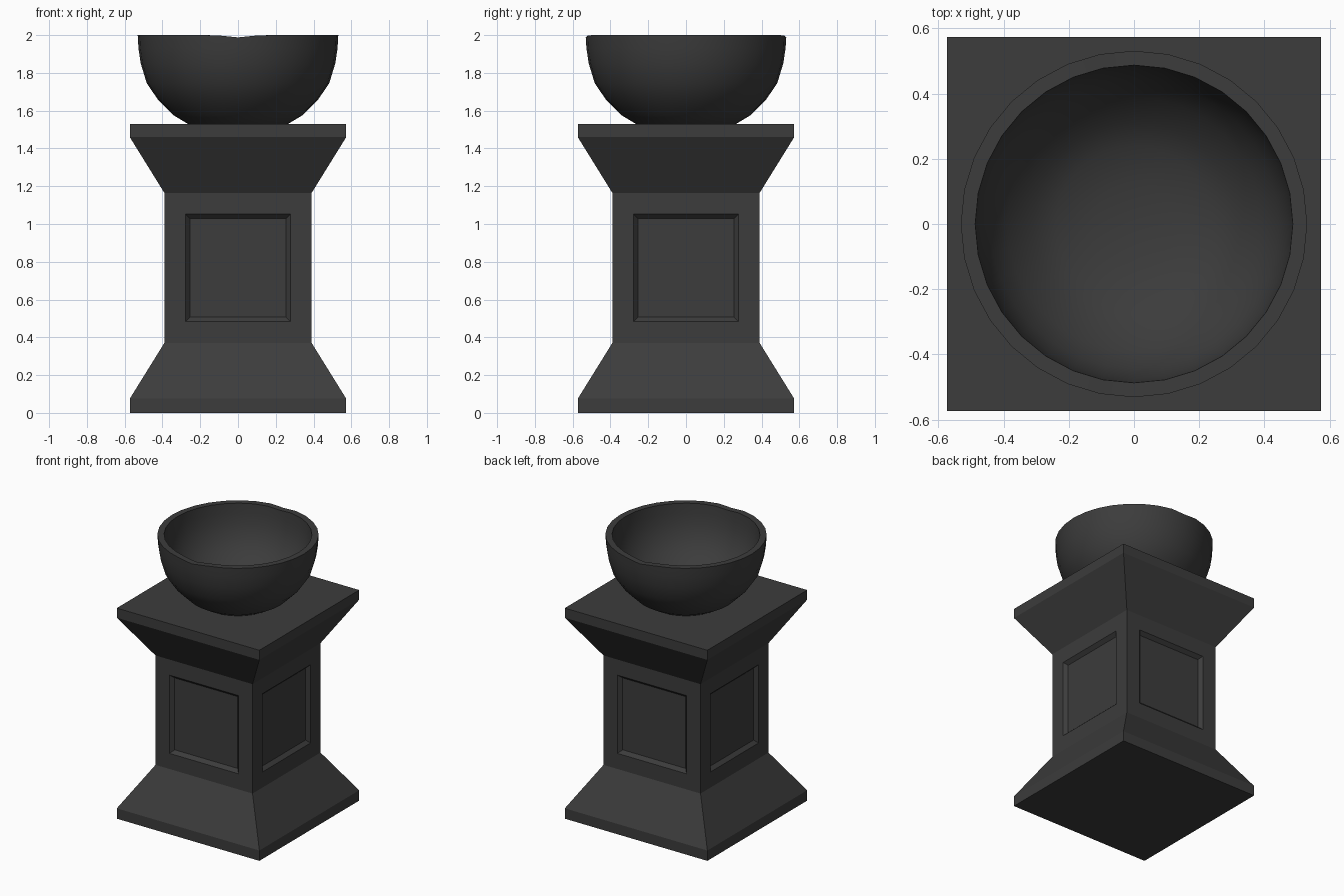
import bpy, bmesh, math

if "Cube" in bpy.data.objects:
    bpy.data.objects.remove(bpy.data.objects["Cube"])


def finish(name, bm, smooth_angle=None):
    bmesh.ops.recalc_face_normals(bm, faces=bm.faces)
    mesh = bpy.data.meshes.new(name)
    bm.to_mesh(mesh)
    bm.free()
    obj = bpy.data.objects.new(name, mesh)
    bpy.context.collection.objects.link(obj)
    mat = bpy.data.materials.get("dark_stone") or bpy.data.materials.new("dark_stone")
    mat.diffuse_color = (0.045, 0.045, 0.045, 1)
    mat.use_nodes = True
    mat.node_tree.nodes["Principled BSDF"].inputs["Base Color"].default_value = mat.diffuse_color
    mesh.materials.append(mat)
    if smooth_angle:
        bpy.context.view_layer.objects.active = obj
        obj.select_set(True)
        bpy.ops.object.shade_smooth_by_angle(angle=smooth_angle)
        obj.select_set(False)
    return obj


def bridge(bm, a, b):
    n = len(a)
    return [bm.faces.new((a[i], a[(i + 1) % n], b[(i + 1) % n], b[i])) for i in range(n)]


# Square pedestal: plinth, flared base, shaft, flared capital, top slab
bm = bmesh.new()
profile = [(0.573, 0), (0.573, 0.075), (0.39, 0.37), (0.39, 1.165), (0.573, 1.46), (0.573, 1.53)]
rings = [[bm.verts.new((x * r, y * r, z)) for x, y in ((-1, -1), (1, -1), (1, 1), (-1, 1))]
         for r, z in profile]
bands = [bridge(bm, a, b) for a, b in zip(rings, rings[1:])]
bm.faces.new(rings[0][::-1])
bm.faces.new(rings[-1])
bm.normal_update()

# Recessed panel with a bevelled border on each shaft side
shaft = bands[2]
bmesh.ops.inset_individual(bm, faces=shaft, thickness=0.16)
bmesh.ops.inset_individual(bm, faces=shaft, thickness=0.033, depth=-0.025)
finish("pedestal", bm)

# Round bowl: outer wall, flat rim, inner wall
bm = bmesh.new()
SEGMENTS = 32
outer = [(0.14, 1.495), (0.265, 1.53), (0.34, 1.575), (0.425, 1.66), (0.483, 1.745),
         (0.515, 1.85), (0.527, 1.93), (0.531, 2.0)]
inner = [(0.487, 2.0), (0.483, 1.93), (0.472, 1.86), (0.443, 1.765), (0.39, 1.69),
         (0.312, 1.615), (0.24, 1.575), (0.125, 1.547)]
rings = []
for r, z in outer + inner:
    ring = []
    for i in range(SEGMENTS):
        a = 2 * math.pi * i / SEGMENTS
        x, y = r * math.cos(a), r * math.sin(a)
        # shallow dip in the rim at front and back
        dip = 0.012 * max(0, 1 - abs(x) / 0.12) if z == 2.0 else 0
        ring.append(bm.verts.new((x, y, z - dip)))
    rings.append(ring)
for a, b in zip(rings, rings[1:]):
    bridge(bm, a, b)
for ring, z in ((rings[0], 1.485), (rings[-1], 1.54)):
    centre = bm.verts.new((0, 0, z))
    for i in range(SEGMENTS):
        bm.faces.new((ring[i], ring[(i + 1) % SEGMENTS], centre))
finish("bowl", bm, math.radians(40))
